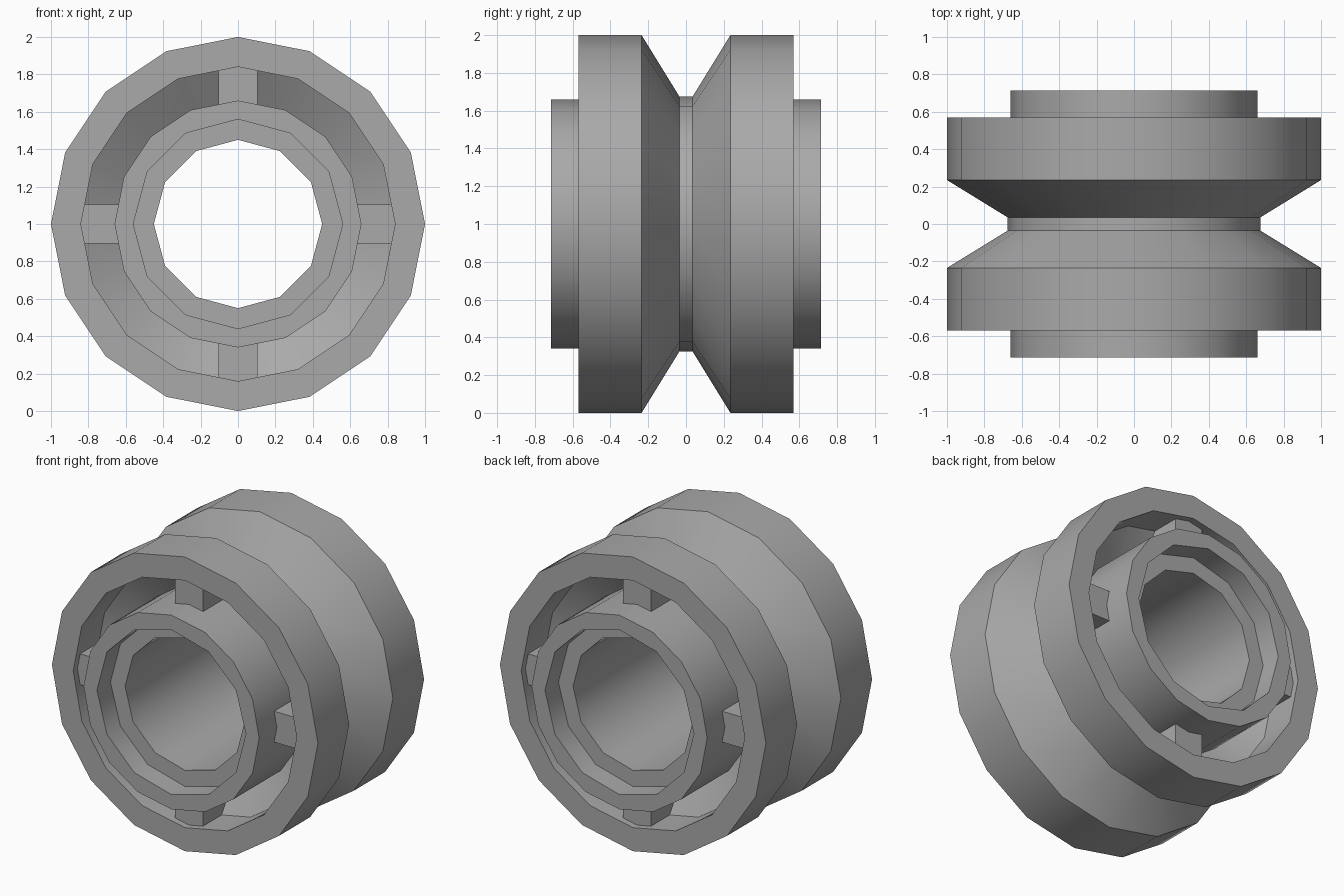
import bpy, bmesh, math

cube = bpy.data.objects.get("Cube")
if cube:
    bpy.data.objects.remove(cube, do_unlink=True)

grey = bpy.data.materials.new("plain_grey")
grey.use_nodes = True
grey.diffuse_color = (0.4, 0.4, 0.4, 1)
grey.node_tree.nodes["Principled BSDF"].inputs["Base Color"].default_value = (0.4, 0.4, 0.4, 1)


def ring(bm, radius, y, sides):
    """Ring of vertices round the y axis, first one at the top."""
    turn = math.tau / sides
    return [bm.verts.new((radius * math.sin(i * turn), y, 1 + radius * math.cos(i * turn)))
            for i in range(sides)]


def lathe(bm, profile, sides, closed=False):
    rings = [ring(bm, r, y, sides) for r, y in profile]
    pairs = list(zip(rings, rings[1:]))
    if closed:
        pairs.append((rings[-1], rings[0]))
    for a, b in pairs:
        for i in range(sides):
            j = (i + 1) % sides
            bm.faces.new((a[i], a[j], b[j], b[i]))
    return rings


def finish(bm, name):
    bmesh.ops.recalc_face_normals(bm, faces=bm.faces)
    mesh = bpy.data.meshes.new(name)
    bm.to_mesh(mesh)
    bm.free()
    mesh.materials.append(grey)
    obj = bpy.data.objects.new(name, mesh)
    bpy.context.collection.objects.link(obj)
    bpy.ops.object.select_all(action="DESELECT")
    obj.select_set(True)
    bpy.context.view_layer.objects.active = obj
    bpy.ops.object.shade_smooth_by_angle(angle=math.radians(40))


# Grooved wheel: hollow rims on both sides of a V-shaped groove
half = [(0.64, -0.197), (0.84, -0.325), (0.84, -0.57), (1, -0.57), (1, -0.235), (0.675, -0.035)]
bm = bmesh.new()
lathe(bm, half + [(r, -y) for r, y in reversed(half)], 16, closed=True)
finish(bm, "grooved_wheel")

# Hub: sixteen-sided sleeve with a stepped twelve-sided bore
bm = bmesh.new()
outer = lathe(bm, [(0.66, -0.715), (0.66, 0.715)], 16)
bore = lathe(bm, [(0.56, -0.715), (0.56, -0.57), (0.45, -0.57),
                  (0.45, 0.57), (0.56, 0.57), (0.56, 0.715)], 12)
for loops in ((outer[0], bore[0]), (outer[1], bore[-1])):
    edges = [bm.edges.get((loop[i - 1], loop[i])) for loop in loops for i in range(len(loop))]
    bmesh.ops.triangle_fill(bm, edges=edges, use_beauty=True)
finish(bm, "hub")

# Spokes: four short blocks between hub and rim on each side
for side, sign in (("front", -1), ("back", 1)):
    for k, place in enumerate(("top", "left", "bottom", "right")):
        angle = k * math.pi / 2
        bm = bmesh.new()
        bmesh.ops.create_cube(bm, size=1)
        for v in bm.verts:
            across, y, out = v.co.x * 0.21, sign * (0.365 + v.co.y * 0.32), 0.75 + v.co.z * 0.24
            v.co = (out * math.sin(angle) + across * math.cos(angle), y,
                    1 + out * math.cos(angle) - across * math.sin(angle))
        finish(bm, f"{side}_{place}_spoke")
